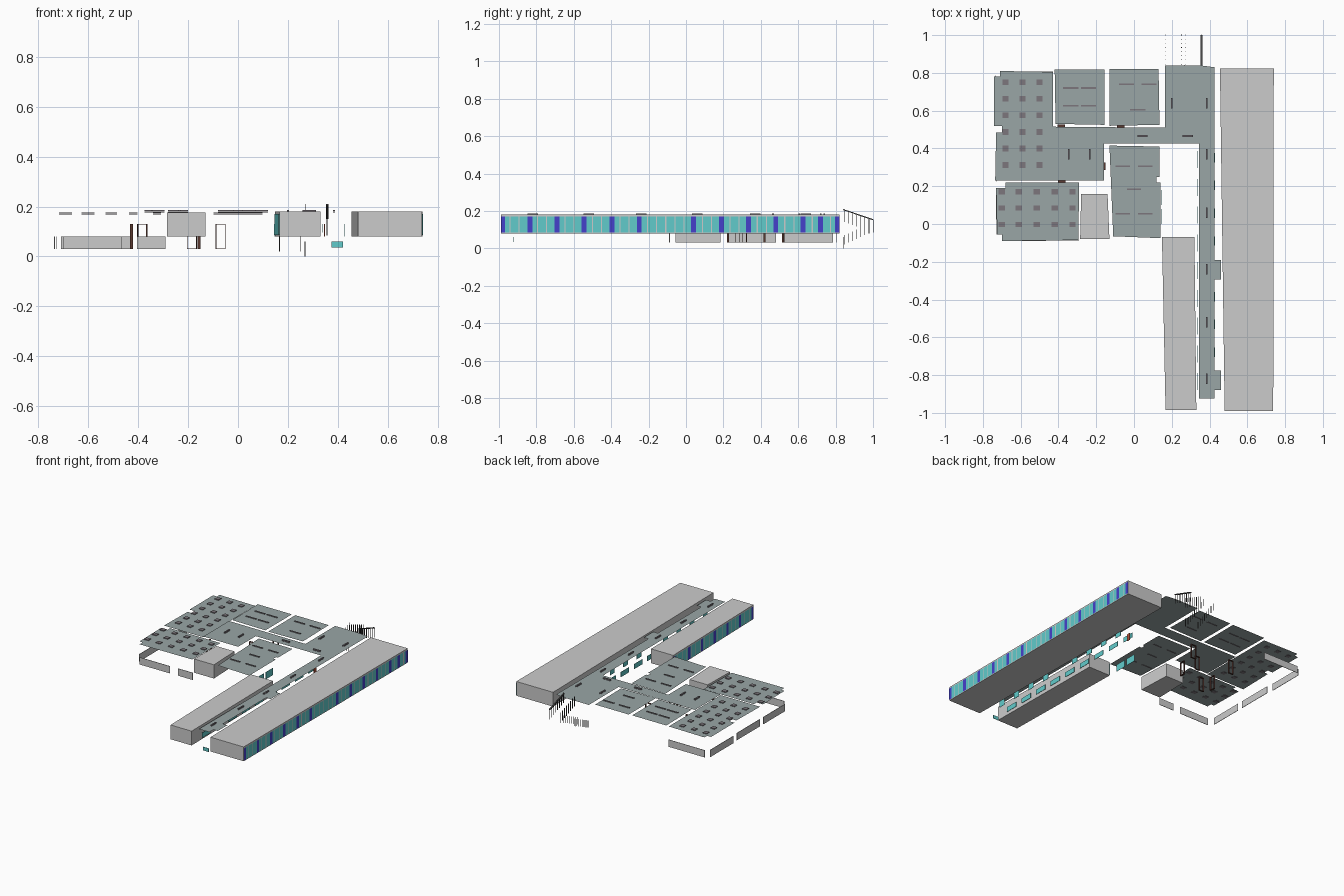
import bpy

if "Cube" in bpy.data.objects:
    bpy.data.objects.remove(bpy.data.objects["Cube"])

def mat(name, c):
    m = bpy.data.materials.new(name)
    m.diffuse_color = (*c, 1)
    m.use_nodes = True
    m.node_tree.nodes["Principled BSDF"].inputs["Base Color"].default_value = m.diffuse_color
    return m

CEIL = mat("ceiling_grey", (.32, .38, .38))
LAMP = mat("lamp_grey", (.2, .18, .2))
GLASS = mat("turquoise_glass", (.12, .6, .6))
BLUE = mat("blue_panel", (.06, .05, .6))
BROWN = mat("brown_wood", (.1, .04, .03))
RED = mat("red_door", (.45, .08, .04))
DARK = mat("dark_rail", (.06, .06, .06))

def mesh(name, verts, faces, m=None):
    me = bpy.data.meshes.new(name)
    me.from_pydata(verts, [], faces)
    if m:
        me.materials.append(m)
    ob = bpy.data.objects.new(name, me)
    bpy.context.collection.objects.link(ob)
    return ob

def sheet(name, pts, z, m=None):
    return mesh(name, [(x, y, z) for x, y in pts], [tuple(range(len(pts)))], m)

def prism(name, pts, z0, z1, m=None):
    n = len(pts)
    v = [(x, y, z) for z in (z0, z1) for x, y in pts]
    f = [tuple(reversed(range(n))), tuple(range(n, 2 * n))]
    f += [(i, (i + 1) % n, (i + 1) % n + n, i + n) for i in range(n)]
    return mesh(name, v, f, m)

def box(name, x0, x1, y0, y1, z0, z1, m=None):
    return prism(name, [(x0, y0), (x1, y0), (x1, y1), (x0, y1)], z0, z1, m)

# Closed wing blocks
prism("east_wing", [(.48, -.99), (.737, -.99), (.74, .822), (.455, .822)], .08, .18)
prism("middle_wing", [(.167, -.985), (.33, -.985), (.32, -.07), (.148, -.07)], .08, .18)
prism("small_block", [(-.285, -.08), (-.13, -.08), (-.14, .16), (-.28, .16)], .08, .176)

# Ceiling sheets
LOW, HIGH = .171, .18
sheet("northwest_ceiling", [(-.735, .23), (-.43, .23), (-.43, .805), (-.71, .81), (-.71, .78),
      (-.74, .78), (-.74, .52), (-.70, .52), (-.70, .485), (-.73, .485)], LOW, CEIL)
sheet("southwest_ceiling", [(-.70, -.09), (-.295, -.085), (-.29, .22), (-.68, .22),
      (-.68, .19), (-.73, .19), (-.725, -.055), (-.70, -.055)], LOW, CEIL)
sheet("north_room_ceiling_a", [(-.415, .53), (-.155, .525), (-.155, .818), (-.42, .818)], HIGH, CEIL)
sheet("north_room_ceiling_b", [(-.13, .52), (.135, .525), (.13, .82), (-.13, .82)], HIGH, CEIL)
sheet("central_room_ceiling", [(-.11, -.065), (.14, -.075), (.14, .22), (.12, .22), (.12, .25),
      (.135, .25), (.135, .41), (-.13, .415)], LOW, CEIL)
sheet("corridor_ceiling", [(-.43, .23), (-.16, .23), (-.16, .425), (.345, .425), (.345, -.925),
      (.425, -.925), (.425, -.88), (.46, -.88), (.46, -.775), (.425, -.775), (.425, -.295),
      (.46, -.295), (.46, -.19), (.425, -.19), (.425, .83), (.35, .84), (.165, .84),
      (.165, .51), (-.43, .515)], HIGH - .004, CEIL)

# Lamps: square ones in the west rooms, long ones elsewhere
def lamp(x, y, w, d, z):
    box("lamp", x - w / 2, x + w / 2, y - d / 2, y + d / 2, z + .001, z + .006, LAMP)
    box("lamp_underside", x - w / 2, x + w / 2, y - d / 2, y + d / 2, z - .003, z - .001, LAMP)

for x in (-.68, -.59, -.50):
    for i in range(6):
        lamp(x, .75 - i * .0875, .03, .03, LOW)
for x in (-.7, -.61, -.515, -.42, -.325):
    for y in (.17, .085, -.003):
        lamp(x, y, .033, .028, LOW)
for x, y in [(-.335, .72), (-.24, .72), (-.335, .625), (-.24, .625), (-.04, .74), (.08, .74), (.02, .605)]:
    lamp(x, y, .08, .008, HIGH)
for x, y in [(-.06, .305), (.06, .305), (0, .185), (-.06, .055), (.06, .055)]:
    lamp(x, y, .075, .008, LOW)
for x, y in [(.045, .465), (.285, .465)]:
    lamp(x, y, .055, .01, HIGH)
for x, y in [(-.345, .37), (-.235, .37), (.2, .64)] + [(.385, v) for v in (.64, .37, .06, -.24, -.52, -.82)]:
    lamp(x, y, .009, .055, HIGH)

# Low sill walls around the west rooms
T = .003
for x, y0, y1 in [(-.73, -.055, .185), (-.73, .225, .48), (-.737, .525, .785)]:
    box("west_sill_wall", x, x + T, y0, y1, .03, .08)
for x0, x1, y in [(-.70, -.465, -.09), (-.405, -.29, -.088), (-.71, -.43, .805)]:
    box("end_sill_wall", x0, x1, y, y + T, .03, .08)

# Door frames
def door_frame(x, y, along_x):
    h, t, d = .02, .003, .006
    for a0, a1, z0, z1 in [(-h, -h + t, .03, .13), (h - t, h, .03, .13), (-h, h, .127, .13), (-h, h, .03, .032)]:
        if along_x:
            box("door_frame", x + a0, x + a1, y - d, y + d, z0, z1, BROWN)
        else:
            box("door_frame", x - d, x + d, y + a0, y + a1, z0, z1, BROWN)

for x, y, ax in [(-.385, .52, 1), (-.07, .518, 1), (-.382, .225, 1), (-.185, .42, 1), (-.427, .285, 0), (-.156, .305, 0)]:
    door_frame(x, y, ax)
box("corridor_door", .345, .349, .345, .37, .08, .13, RED)

# Window bands with blue panels and slim mullions
def window_band(x_at, y0, y1, blues, side):
    def strip(name, a, b, off, z0, z1, m):
        pa, pb = x_at(a) + side * off, x_at(b) + side * off
        mesh(name, [(pa, a, z0), (pb, b, z0), (pb, b, z1), (pa, a, z1)], [(0, 1, 2, 3)], m)
    strip("window_band", y0, y1, .001, .085, .17, GLASS)
    for b in blues:
        strip("blue_panel", max(y0, b - .013), min(y1, b + .013), .002, .085, .17, BLUE)
    n = int((y1 - y0) / .0485)
    for i in range(1, n):
        y = y0 + (y1 - y0) * i / n
        strip("mullion", y - .003, y + .003, .0015, .085, .17, None)

window_band(lambda y: .737 + .003 * (y + .99) / 1.812, -.99, .822,
            [-.98, -.835, -.69, -.545, -.395, -.25, .04, .19, .335, .48, .625, .72, .81], 1)
window_band(lambda y: .167 - .019 * (y + .985) / .915, -.985, -.07,
            [-.975, -.83, -.685, -.54, -.395, -.25, -.08], -1)

# Corridor windows
for i in range(9):
    y = -.88 + i * .147
    box("corridor_window_west", .337, .339, y, y + .09, .095, .13, GLASS)
    if not -.33 < y < -.15:
        box("corridor_window_east", .427, .429, y + .03, y + .08, .08, .13, GLASS)
for y in (.0, .1):
    box("central_room_window", .145, .147, y, y + .08, .08, .13, GLASS)
box("corridor_end_window", .375, .42, -.925, -.923, .035, .06, GLASS)

# Stair railings: rising flight to a landing and back
for i in range(8):
    y = .845 + i * .022
    up = .02 + i * .01
    for x in (.165, .25):
        box("lower_stair_post", x, x + .003, y, y + .003, up, up + .05, DARK)
    back = .17 - i * .008
    for x in (.27, .355):
        box("upper_stair_post", x, x + .003, y, y + .003, back - .03, back + .04, DARK)
box("stair_base_post", .267, .27, .84, .843, 0, .06, DARK)
mesh("stair_handrail", [(x, y, z + dz) for dz in (0, .006) for x, y, z in
     [(.352, .84, .204), (.362, .84, .204), (.362, 1, .15), (.352, 1, .15)]],
     [(3, 2, 1, 0), (4, 5, 6, 7), (0, 1, 5, 4), (1, 2, 6, 5), (2, 3, 7, 6), (3, 0, 4, 7)], DARK)
